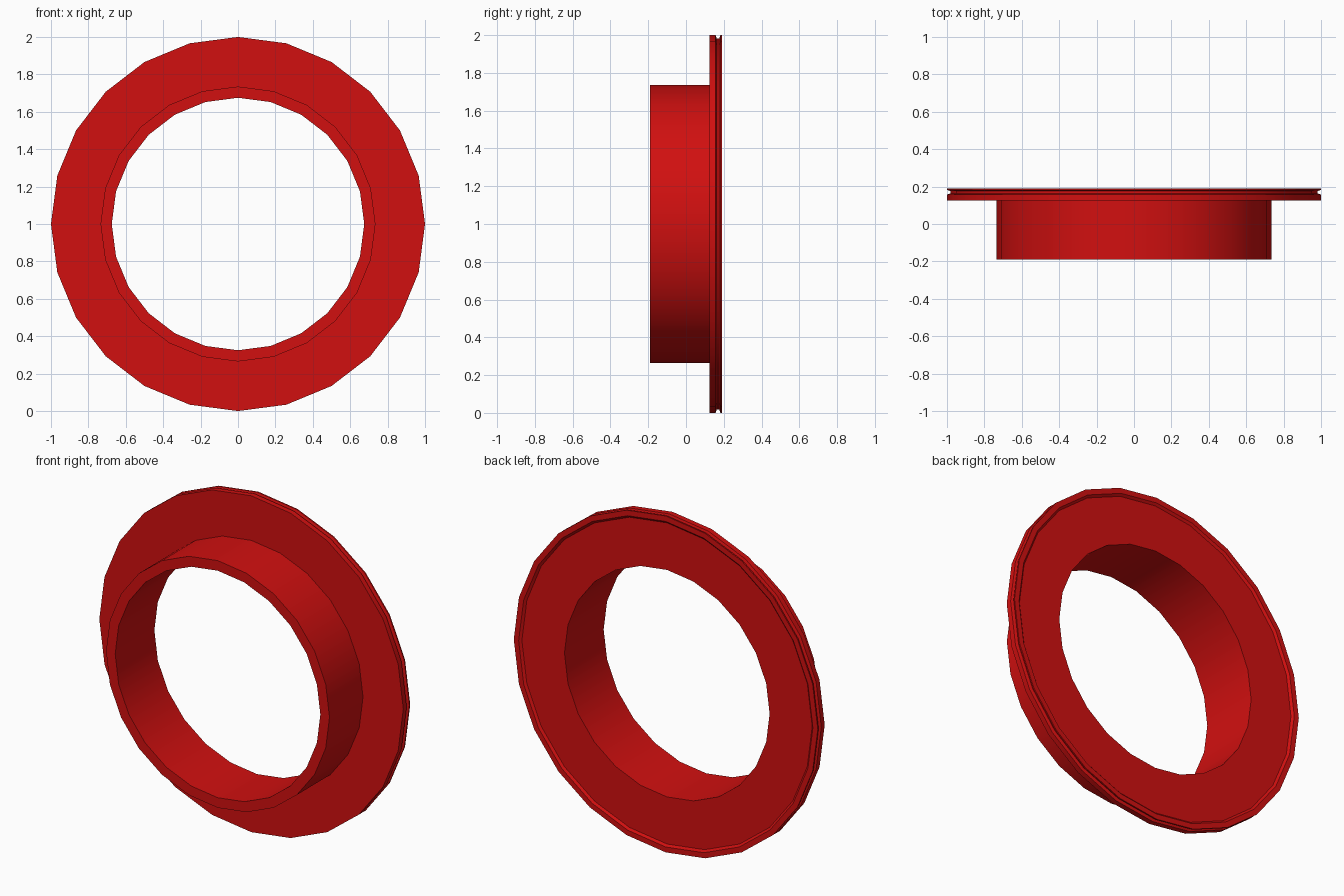
import bpy, bmesh
from math import radians
from mathutils import Matrix, Vector

cube = bpy.data.objects.get("Cube")
if cube:
    bpy.data.objects.remove(cube, do_unlink=True)

SIDES = 24

red = bpy.data.materials.new("red")
red.use_nodes = True
colour = (0.64, 0.005, 0.005, 1)
red.diffuse_color = colour
red.node_tree.nodes["Principled BSDF"].inputs["Base Color"].default_value = colour


def lathe(name, profile, material):
    """Spin a closed (radius, depth) profile about the y axis."""
    bm = bmesh.new()
    rings = []
    for i in range(SIDES):
        turn = Matrix.Rotation(radians(360 * i / SIDES), 3, 'Y')
        rings.append([bm.verts.new(turn @ Vector((r, y, 0))) for r, y in profile])
    n = len(profile)
    for i in range(SIDES):
        a, b = rings[i], rings[(i + 1) % SIDES]
        for j in range(n):
            k = (j + 1) % n
            bm.faces.new((a[j], a[k], b[k], b[j]))
    bmesh.ops.recalc_face_normals(bm, faces=bm.faces)
    mesh = bpy.data.meshes.new(name)
    bm.to_mesh(mesh)
    bm.free()
    mesh.materials.append(material)
    obj = bpy.data.objects.new(name, mesh)
    bpy.context.collection.objects.link(obj)
    obj.location.z = 1
    bpy.ops.object.select_all(action='DESELECT')
    obj.select_set(True)
    bpy.context.view_layer.objects.active = obj
    bpy.ops.object.shade_smooth_by_angle(angle=radians(30))
    return obj


# Collar, flange, grooved rim and raised back lip in one turned section
lathe("flanged_collar", [
    (0.675, -0.19), (0.735, -0.19),               # collar front edge
    (0.735, 0.125), (1.0, 0.125),                 # flange front
    (1.0, 0.157), (0.982, 0.163),                 # rim groove
    (0.982, 0.176), (1.0, 0.182),
    (1.0, 0.19), (0.968, 0.19), (0.955, 0.178),   # back lip
    (0.675, 0.178),
], red)
